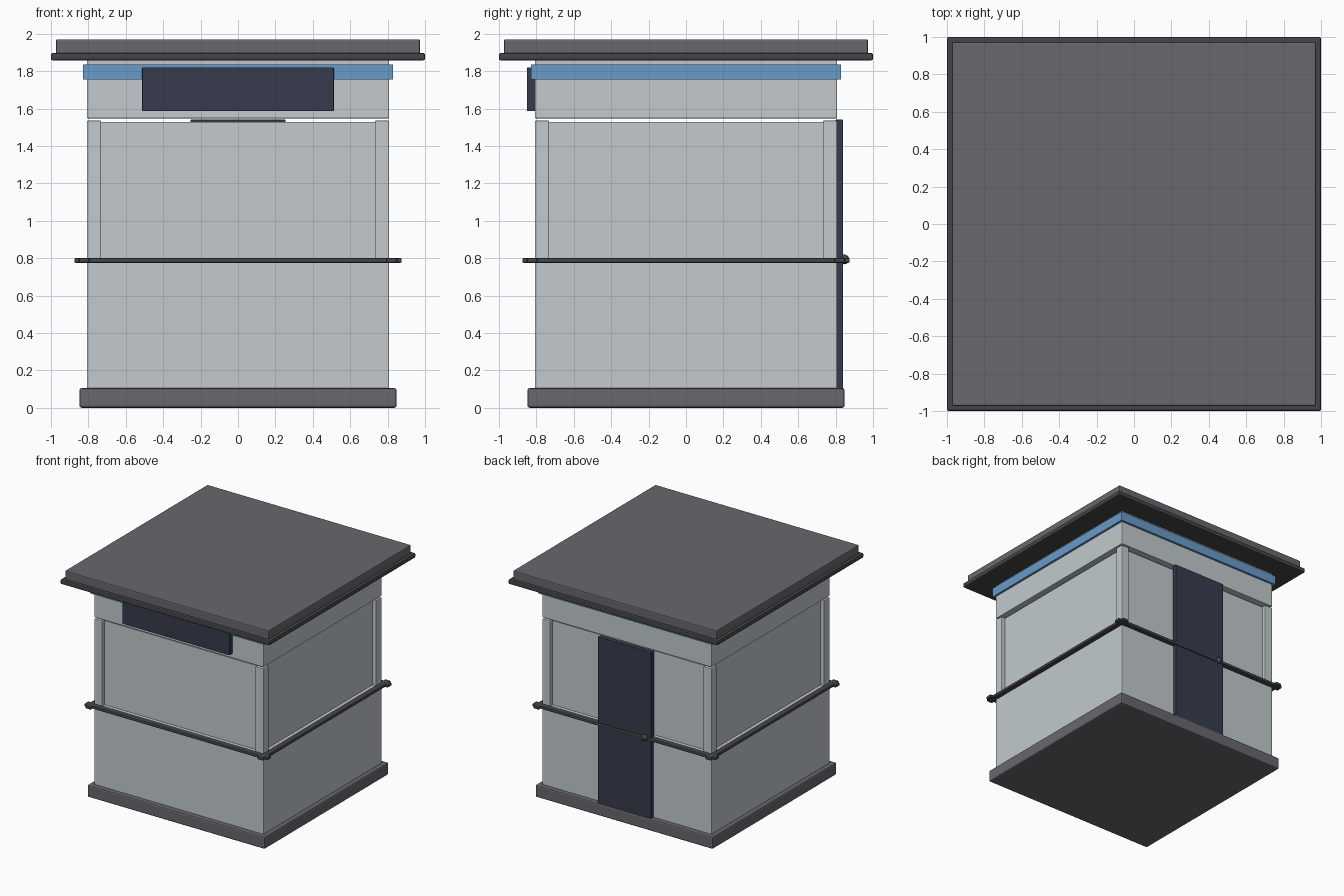
import bpy, bmesh, math

if "Cube" in bpy.data.objects:
    bpy.data.objects.remove(bpy.data.objects["Cube"])


def material(name, rgb):
    m = bpy.data.materials.new(name)
    m.diffuse_color = (*rgb, 1)
    m.use_nodes = True
    m.node_tree.nodes["Principled BSDF"].inputs["Base Color"].default_value = m.diffuse_color
    return m


WALL = material("pale grey wall", (0.54, 0.59, 0.61))
GREY = material("mid grey", (0.14, 0.14, 0.155))
TRIM = material("dark grey trim", (0.06, 0.06, 0.066))
NAVY = material("dark navy", (0.038, 0.044, 0.075))
BLUE = material("blue", (0.14, 0.33, 0.60))


def finish(name, bm, mat, bevel=0.0):
    me = bpy.data.meshes.new(name)
    bm.to_mesh(me)
    bm.free()
    me.materials.append(mat)
    ob = bpy.data.objects.new(name, me)
    bpy.context.collection.objects.link(ob)
    if bevel:
        mod = ob.modifiers.new("bevel", 'BEVEL')
        mod.width = bevel
        mod.segments = 2
    return ob


def box(name, x0, x1, y0, y1, z0, z1, mat, bevel=0.0):
    bm = bmesh.new()
    bmesh.ops.create_cube(bm, size=1)
    for v in bm.verts:
        v.co = ((x0 + x1) / 2 + v.co.x * (x1 - x0),
                (y0 + y1) / 2 + v.co.y * (y1 - y0),
                (z0 + z1) / 2 + v.co.z * (z1 - z0))
    return finish(name, bm, mat, bevel)


def slab(name, r, z0, z1, mat, bevel=0.0):
    return box(name, -r, r, -r, r, z0, z1, mat, bevel)


# Base, lower walls, recessed upper panels and header
slab("base", 0.848, 0.0, 0.105, GREY, 0.012)
slab("lower_walls", 0.808, 0.09, 0.80, WALL, 0.006)
slab("upper_panels", 0.775, 0.79, 1.527, WALL)
slab("header", 0.808, 1.547, 1.87, WALL, 0.006)

# Blue band and two-step roof
slab("blue_band", 0.828, 1.755, 1.835, BLUE)
slab("roof_lip", 1.0, 1.857, 1.897, TRIM, 0.01)
slab("roof_top", 0.973, 1.89, 1.97, GREY, 0.008)

# Corner posts
for sx in (-1, 1):
    for sy in (-1, 1):
        x, y = 0.77 * sx, 0.77 * sy
        box("corner_post", x - 0.038, x + 0.038, y - 0.038, y + 0.038,
            0.79, 1.536, WALL, 0.006)

# Rails on all four sides, crossing at the corners
for s in (-1, 1):
    a, b = sorted((0.795 * s, 0.85 * s))
    box("rail_long", -0.875, 0.875, a, b, 0.775, 0.801, TRIM, 0.007)
    box("rail_side", a, b, -0.875, 0.875, 0.775, 0.801, TRIM, 0.007)

# Front sign board and back door with knob
box("sign_board", -0.512, 0.512, -0.85, -0.805, 1.587, 1.82, NAVY, 0.003)
box("door", -0.255, 0.255, 0.80, 0.84, 0.10, 1.54, NAVY, 0.003)
bm = bmesh.new()
bmesh.ops.create_uvsphere(bm, u_segments=16, v_segments=10, radius=0.026)
for v in bm.verts:
    v.co.x -= 0.2
    v.co.y += 0.846
    v.co.z += 0.793
for f in bm.faces:
    f.smooth = True
finish("door_knob", bm, TRIM)
